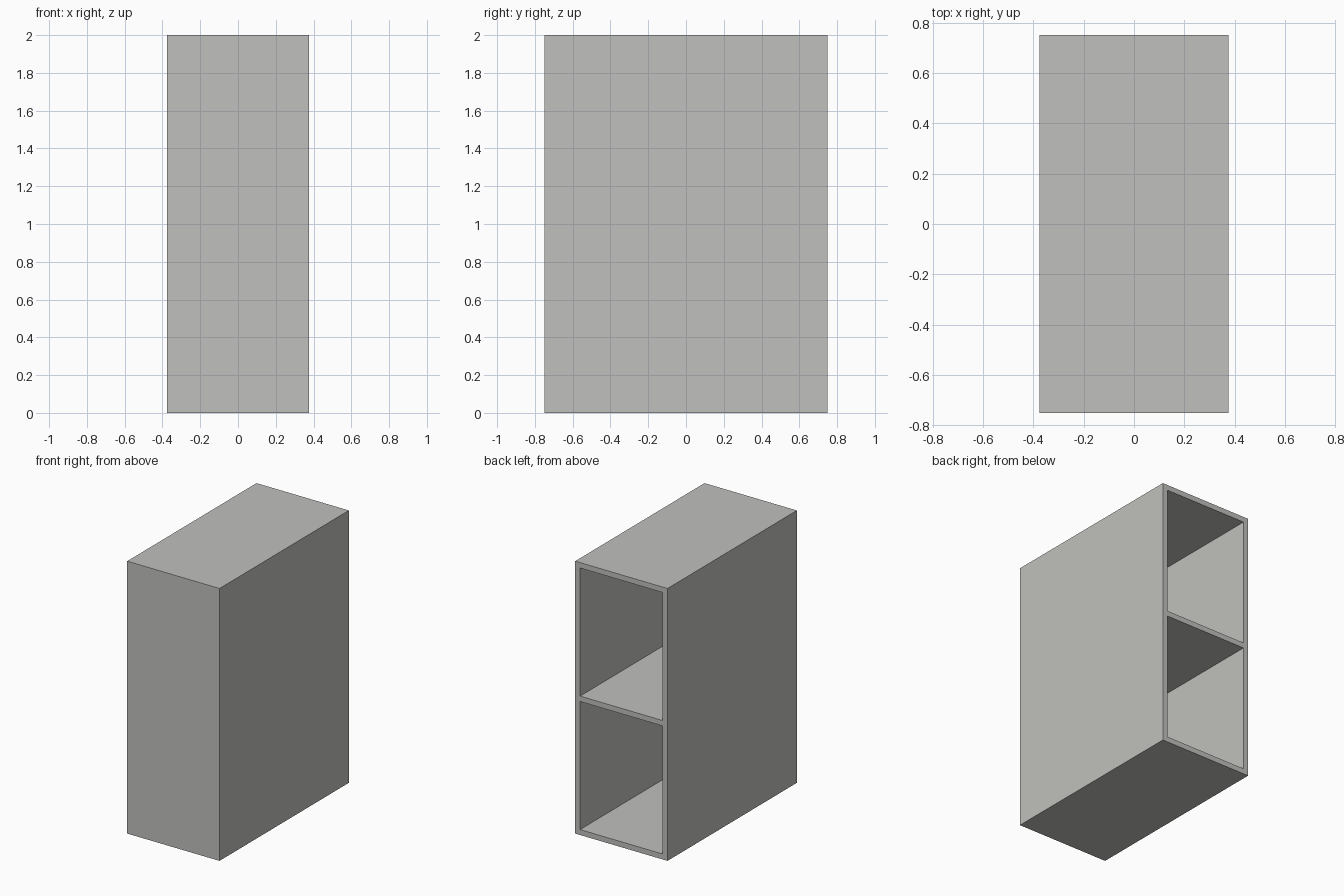
import bpy, bmesh
from mathutils import Matrix, Vector

if "Cube" in bpy.data.objects:
    bpy.data.objects.remove(bpy.data.objects["Cube"])

W, D, H, T = 0.75, 1.5, 2.0, 0.04   # width, depth, height, panel thickness

grey = bpy.data.materials.new("warm_grey")
grey.diffuse_color = (0.53, 0.53, 0.51, 1)
grey.use_nodes = True
grey.node_tree.nodes["Principled BSDF"].inputs["Base Color"].default_value = grey.diffuse_color

# Solid block standing on the floor
bm = bmesh.new()
bmesh.ops.create_cube(bm, size=1, matrix=Matrix.Translation((0, 0, H / 2)) @ Matrix.Diagonal((W, D, H, 1)))

# Score the panel thicknesses: sides, bottom, middle shelf and top
cuts = [((x, 0, 0), (1, 0, 0)) for x in (T - W / 2, W / 2 - T)]
cuts += [((0, 0, z), (0, 0, 1)) for z in (T, H / 2 - T / 2, H / 2 + T / 2, H - T)]
for co, no in cuts:
    bmesh.ops.bisect_plane(bm, geom=bm.verts[:] + bm.edges[:] + bm.faces[:],
                           plane_co=Vector(co), plane_no=Vector(no))

# Sink the two compartments in from the open back
bm.normal_update()
cells = []
for f in bm.faces:
    c = f.calc_center_median()
    if f.normal.y > 0.9 and abs(c.x) < 0.1 and f.calc_area() > 0.3:
        cells.append(f)
bmesh.ops.inset_individual(bm, faces=cells, thickness=0, depth=-(D - T))

mesh = bpy.data.meshes.new("cabinet_shell")
bm.to_mesh(mesh)
bm.free()
mesh.materials.append(grey)
bpy.context.collection.objects.link(bpy.data.objects.new("cabinet_shell", mesh))
